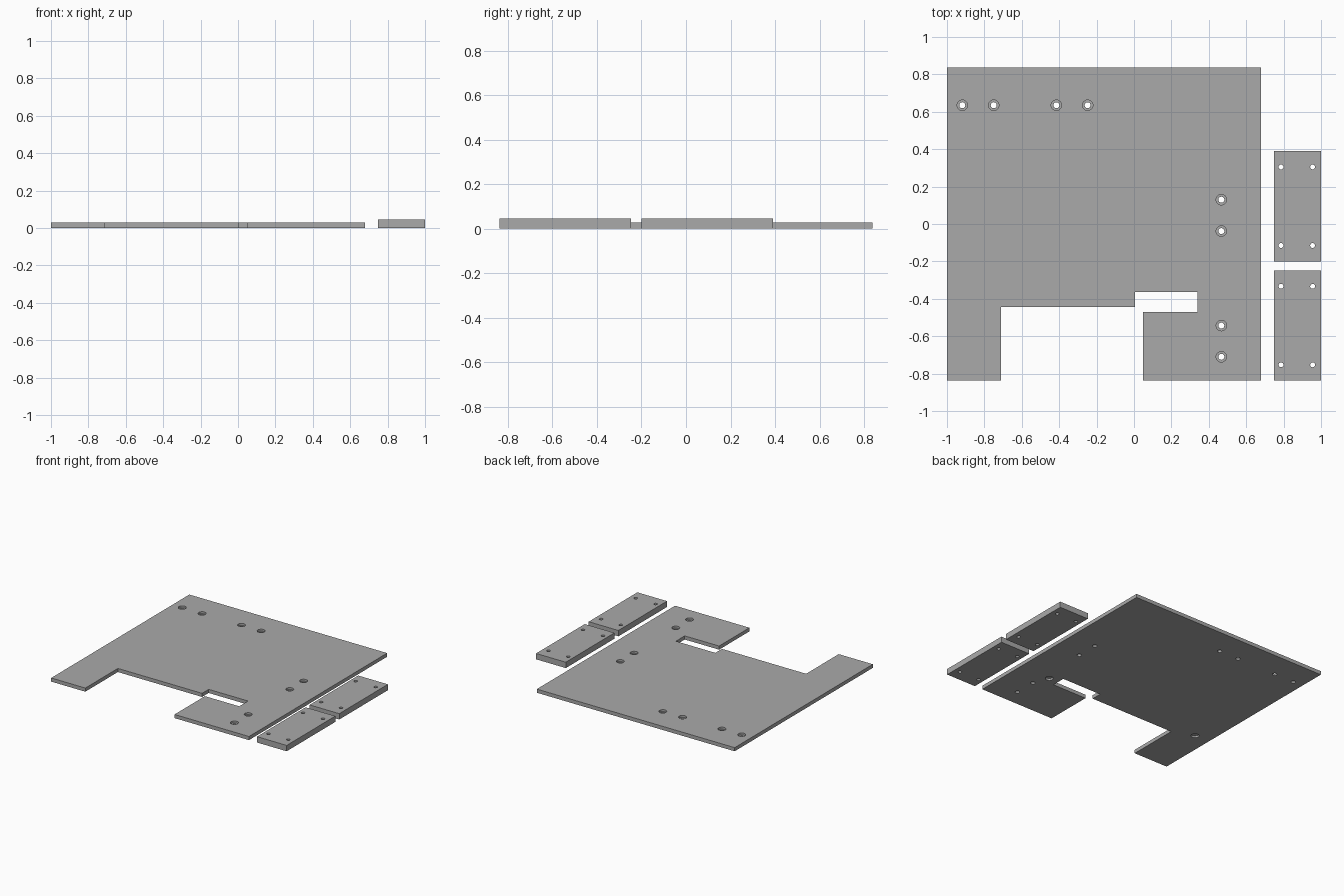
import bpy
import bmesh
from math import cos, sin, tau

cube = bpy.data.objects.get("Cube")
if cube:
    bpy.data.objects.remove(cube, do_unlink=True)

PLATE_T, BLOCK_T = 0.028, 0.045
BORE_R, SCREW_R, PIN_R = 0.028, 0.016, 0.013
BORE_DEPTH = 0.015

grey = bpy.data.materials.new("plain grey")
grey.use_nodes = True
grey.diffuse_color = (0.4, 0.4, 0.4, 1)
grey.node_tree.nodes["Principled BSDF"].inputs["Base Color"].default_value = grey.diffuse_color


def make_object(name, bm):
    bmesh.ops.recalc_face_normals(bm, faces=bm.faces)
    mesh = bpy.data.meshes.new(name)
    bm.to_mesh(mesh)
    bm.free()
    mesh.materials.append(grey)
    obj = bpy.data.objects.new(name, mesh)
    bpy.context.collection.objects.link(obj)
    return obj


def extrude_outline(name, outline, height):
    bm = bmesh.new()
    face = bm.faces.new([bm.verts.new((x, y, 0)) for x, y in outline])
    top = bmesh.ops.extrude_face_region(bm, geom=[face])["geom"]
    verts = [v for v in top if isinstance(v, bmesh.types.BMVert)]
    bmesh.ops.translate(bm, verts=verts, vec=(0, 0, height))
    return make_object(name, bm)


def add_turned_cutter(bm, centre, profile, sides=32):
    """Closed turned solid from (radius, z) steps."""
    rings = [[bm.verts.new((centre[0] + r * cos(tau * i / sides),
                            centre[1] + r * sin(tau * i / sides), z))
              for i in range(sides)] for r, z in profile]
    for low, high in zip(rings, rings[1:]):
        for i in range(sides):
            j = (i + 1) % sides
            bm.faces.new((low[i], low[j], high[j], high[i]))
    bm.faces.new(rings[0])
    bm.faces.new(rings[-1])


def cut_holes(obj, groups):
    """Cut every (centres, profile) group out of the object."""
    bm = bmesh.new()
    for centres, profile in groups:
        for centre in centres:
            add_turned_cutter(bm, centre, profile)
    cutter = make_object("hole_cutter", bm)
    cutter.hide_render = True
    mod = obj.modifiers.new("holes", 'BOOLEAN')
    mod.operation, mod.solver, mod.object = 'DIFFERENCE', 'EXACT', cutter
    bpy.context.view_layer.update()
    result = obj.evaluated_get(bpy.context.evaluated_depsgraph_get())
    mesh = bpy.data.meshes.new_from_object(result)
    obj.modifiers.clear()
    obj.data = mesh
    bpy.data.objects.remove(cutter, do_unlink=True)
    bpy.context.view_layer.objects.active = obj
    obj.select_set(True)
    bpy.ops.object.shade_smooth_by_angle(angle=0.6)
    obj.select_set(False)


# Base plate with front cut-out and side slot
plate = extrude_outline("base_plate", [
    (-1, -0.838), (-0.71, -0.838), (-0.71, -0.443), (0.005, -0.443),
    (0.005, -0.363), (0.34, -0.363), (0.34, -0.47), (0.048, -0.47),
    (0.048, -0.838), (0.68, -0.838), (0.68, 0.838), (-1, 0.838)], PLATE_T)

# Counterbored screw holes, and blind pockets in the underside
screws = [(x, 0.635) for x in (-0.918, -0.75, -0.415, -0.248)]
screws += [(0.467, y) for y in (0.13, -0.038, -0.543, -0.71)]
step = PLATE_T - BORE_DEPTH
cut_holes(plate, [
    (screws, [(SCREW_R, -0.1), (SCREW_R, step), (BORE_R, step), (BORE_R, 0.1)]),
    ([(-0.875, -0.38), (0.42, -0.42)], [(BORE_R, -0.1), (BORE_R, BORE_DEPTH)]),
])

# Two loose spacer blocks with four pin holes each
for name, y in (("front_block", -0.543), ("back_block", 0.095)):
    x0, x1, half = 0.748, 1.0, 0.295
    block = extrude_outline(name, [(x0, y - half), (x1, y - half),
                                   (x1, y + half), (x0, y + half)], BLOCK_T)
    pins = [(x, y + dy) for x in (0.786, 0.955) for dy in (-0.21, 0.21)]
    cut_holes(block, [(pins, [(PIN_R, -0.1), (PIN_R, 0.1)])])
